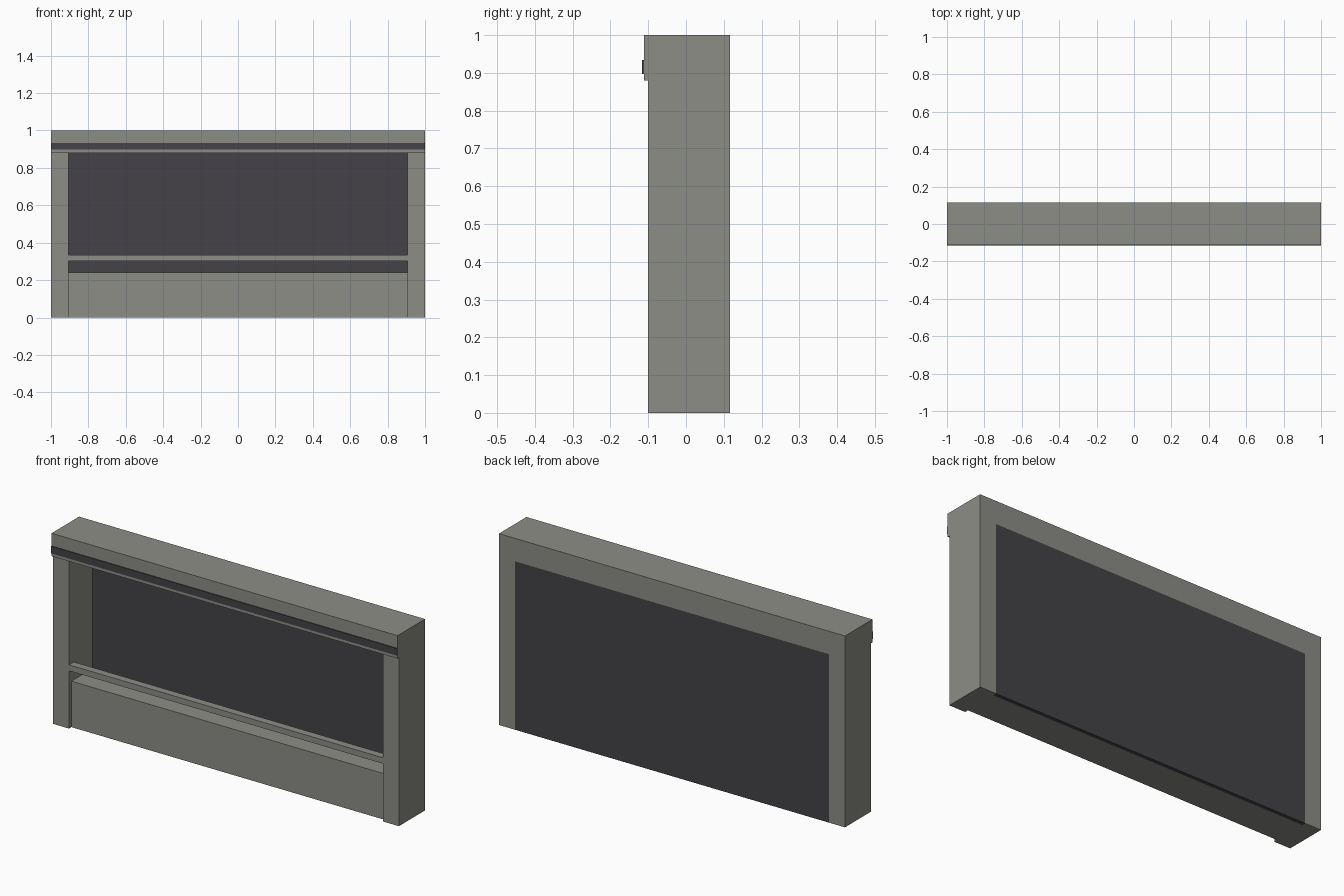
import bpy
import bmesh
from mathutils import Vector

cube = bpy.data.objects.get("Cube")
if cube:
    bpy.data.objects.remove(cube, do_unlink=True)


def make_material(name, rgb):
    mat = bpy.data.materials.new(name)
    mat.use_nodes = True
    color = (*rgb, 1)
    mat.diffuse_color = color
    mat.node_tree.nodes["Principled BSDF"].inputs["Base Color"].default_value = color
    return mat


def box(name, x, y, z, mat):
    """Box spanning the given (min, max) ranges."""
    low, high = (Vector(c) for c in zip(x, y, z))
    bm = bmesh.new()
    bmesh.ops.create_cube(bm, size=1)
    bmesh.ops.scale(bm, vec=high - low, verts=bm.verts)
    bmesh.ops.translate(bm, vec=(low + high) / 2, verts=bm.verts)
    mesh = bpy.data.meshes.new(name)
    bm.to_mesh(mesh)
    bm.free()
    mesh.materials.append(mat)
    obj = bpy.data.objects.new(name, mesh)
    bpy.context.collection.objects.link(obj)
    return obj


stone = make_material("warm grey", (0.262, 0.27, 0.238))
dark = make_material("charcoal", (0.058, 0.0545, 0.063))

INNER = 0.907      # half width of the opening
FRONT = -0.1       # front of the posts
BACK = 0.116
PANEL = 0.096      # front of the back panel
HEAD = 0.88        # underside of the header
opening = (-INNER, INNER)

# Side posts
box("right_post", (-1, -INNER), (FRONT, BACK), (0, HEAD), stone)
box("left_post", (INNER, 1), (FRONT, BACK), (0, HEAD), stone)

# Overhanging header with its dark trim strip
box("header", (-1, 1), (-0.111, BACK), (HEAD, 1), stone)
box("header_strip", (-1, 1), (-BACK, -0.111), (0.897, 0.934), dark)

# Dark back panel, low front wall and the rail above it
box("back_panel", opening, (PANEL, BACK), (0, HEAD), dark)
box("low_wall", opening, (-0.08, PANEL), (0, 0.24), stone)
box("rail", opening, (FRONT, -0.06), (0.302, 0.333), stone)
